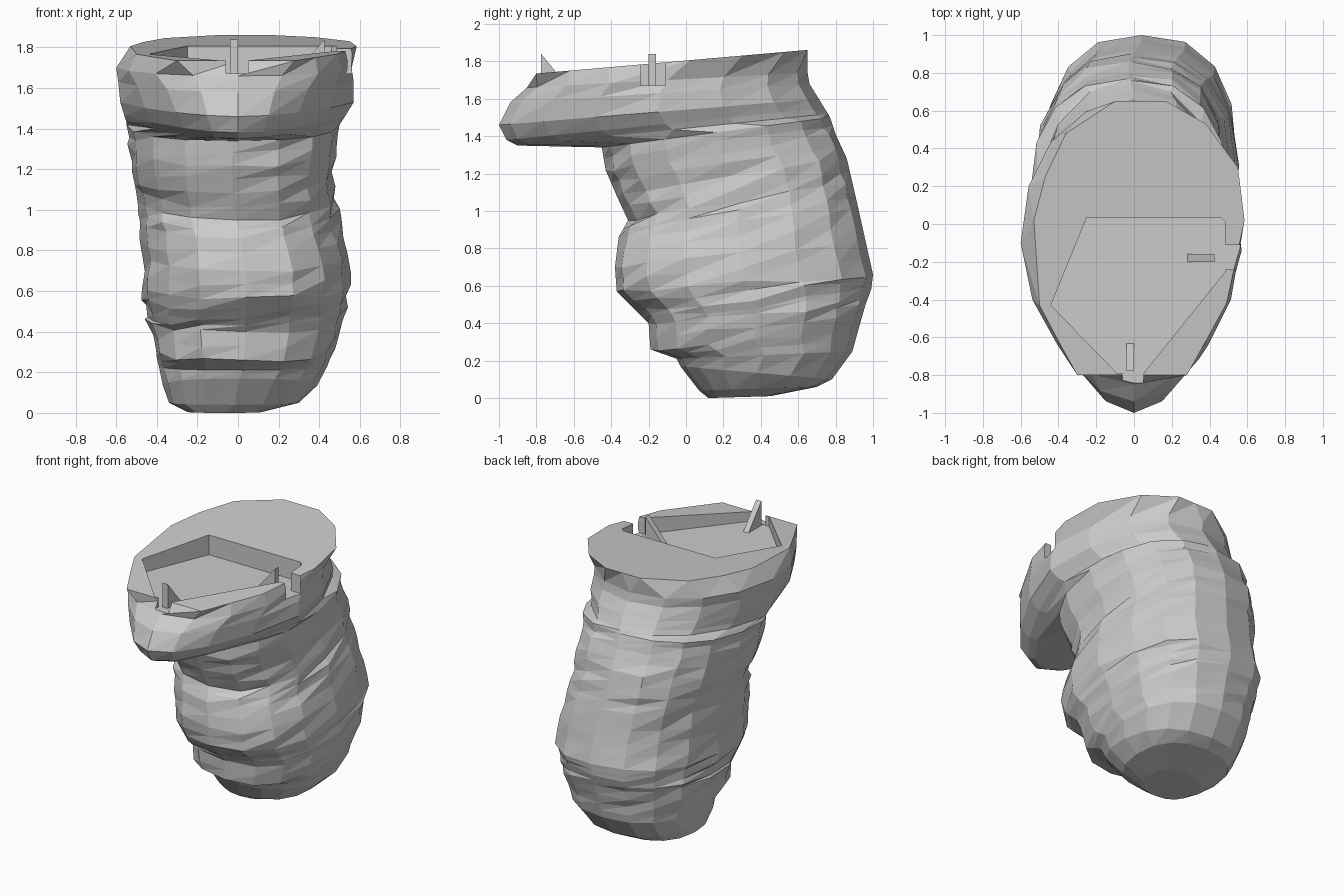
import bpy, bmesh, math, random

if "Cube" in bpy.data.objects:
    bpy.data.objects.remove(bpy.data.objects["Cube"])
random.seed(4)
N = 16

def make(name, bm):
    bmesh.ops.recalc_face_normals(bm, faces=bm.faces)
    me = bpy.data.meshes.new(name)
    bm.to_mesh(me)
    bm.free()
    ob = bpy.data.objects.new(name, me)
    bpy.context.collection.objects.link(ob)
    return ob

def prism(name, pts, vec):
    """Extrude a 3D outline along a vector."""
    bm = bmesh.new()
    f = bm.faces.new([bm.verts.new(p) for p in pts])
    new = bmesh.ops.extrude_face_region(bm, geom=[f])["geom"]
    bmesh.ops.translate(bm, vec=vec, verts=[v for v in new if isinstance(v, bmesh.types.BMVert)])
    return make(name, bm)

def box(name, x0, x1, y0, y1, z0, z1):
    return prism(name, [(x0, y0, z0), (x1, y0, z0), (x1, y1, z0), (x0, y1, z0)], (0, 0, z1 - z0))

def top_z(y):
    return 1.735 + 0.087 * (y + 0.8)

# Body rings: front y, front z, back y, back z, left x, right x
rings = [
    (.12, .00, .45, .01, -.25, .12), (.07, .04, .70, .06, -.34, .30),
    (-.03, .17, .78, .10, -.37, .39), (-.05, .21, .89, .25, -.39, .44),
    (-.19, .26, .92, .36, -.41, .47), (-.20, .40, .96, .50, -.45, .52),
    (-.26, .46, .99, .58, -.46, .53), (-.37, .57, 1.0, .66, -.47, .55),
    (-.38, .70, .96, .84, -.47, .55), (-.36, .86, .92, 1.02, -.48, .50),
    (-.31, .95, .89, 1.15, -.50, .48), (-.37, 1.08, .86, 1.28, -.52, .47),
    (-.43, 1.22, .80, 1.41, -.54, .48), (-.45, 1.34, .77, 1.50, -.55, .50)]
full = []
for i, r in enumerate(rings):
    full.append(r + (0,))
    if 3 <= i <= 12:      # extra fold ring on the trunk
        full.append(tuple((a + b) / 2 for a, b in zip(r, rings[i + 1])) + (0,))
trunk = len(full)
# Spout rings, with a last value narrowing the front
full += [(-.90, 1.35, .76, 1.52, -.55, .51, .50), (-.96, 1.38, .74, 1.55, -.56, .53, .46),
         (-1.0, 1.46, .71, 1.60, -.58, .57, .38), (-.94, 1.58, .66, 1.68, -.59, .57, .24),
         (-.85, 1.66, .65, 1.74, -.60, .56, .06)]

# Flat top outline, counted from the front centre round the right side
top = [(0, -.8), (.28, -.8), (.38, -.62), (.49, -.42), (.585, .02), (.55, .3), (.38, .53), (.17, .65),
       (.04, .65), (-.1, .65), (-.36, .48), (-.47, .25), (-.53, .02), (-.5, -.43), (-.4, -.62), (-.3, -.8)]

bm = bmesh.new()
loops = []
for k, (yf, zf, yb, zb, xl, xr, narrow) in enumerate(full):
    p = .95 if k >= trunk else .84
    loop = []
    for i in range(N):
        a = math.tau * i / N
        s, c = math.sin(a), math.cos(a)
        sx = math.copysign(abs(s) ** p, s)
        cy = math.copysign(abs(c) ** p, c)
        x = (xl + xr) / 2 * (1 - max(0, c) * (narrow > 0)) + (xr - xl) / 2 * sx * (1 - narrow * max(0, c))
        y = (yf + yb) / 2 - (yb - yf) / 2 * cy
        z = zf + (zb - zf) * (1 - cy) / 2
        if 4 < k < trunk - 1 and i not in (0, 8):   # wrinkles
            d = random.uniform(-.014, .012)
            x += d * s
            y -= d * c
            z += random.uniform(-.014, .014)
        loop.append(bm.verts.new((x, y, z)))
    loops.append(loop)
loops.append([bm.verts.new((x, y, top_z(y))) for x, y in top])
for A, B in zip(loops, loops[1:]):
    for i in range(N):
        j = (i + 1) % N
        bm.faces.new((A[i], A[j], B[j]))
        bm.faces.new((A[i], B[j], B[i]))
bm.faces.new(loops[0][::-1])
bm.faces.new(loops[-1])
body = make("folded_body_with_spout", bm)

# Cut the shallow pocket and its two rim slots
pocket = [(-.25, .035), (.46, .035), (.485, .01), (.485, -.25), (.05, -.79), (-.09, -.79), (-.44, -.43)]
cutters = [prism("pocket_cutter", [(x, y, 1.67) for x, y in pocket], (0, 0, .5)),
           box("side_slot_cutter", .47, .75, -.24, -.11, 1.671, 2.1),
           box("front_slot_cutter", -.06, .05, -1.1, -.77, 1.672, 2.1)]
for c in cutters:
    m = body.modifiers.new("cut", "BOOLEAN")
    m.operation, m.solver, m.object = "DIFFERENCE", "EXACT", c
    bpy.context.view_layer.objects.active = body
    bpy.ops.object.modifier_apply(modifier=m.name)
    bpy.data.objects.remove(c)

# Two triangular upright fins
prism("front_fin", [(-.04, -.775, 1.655), (-.04, -.62, 1.655), (-.04, -.775, 1.84)], (.04, 0, 0))
prism("side_fin", [(.27, -.2, 1.655), (.425, -.2, 1.655), (.425, -.2, 1.84)], (0, .04, 0))
